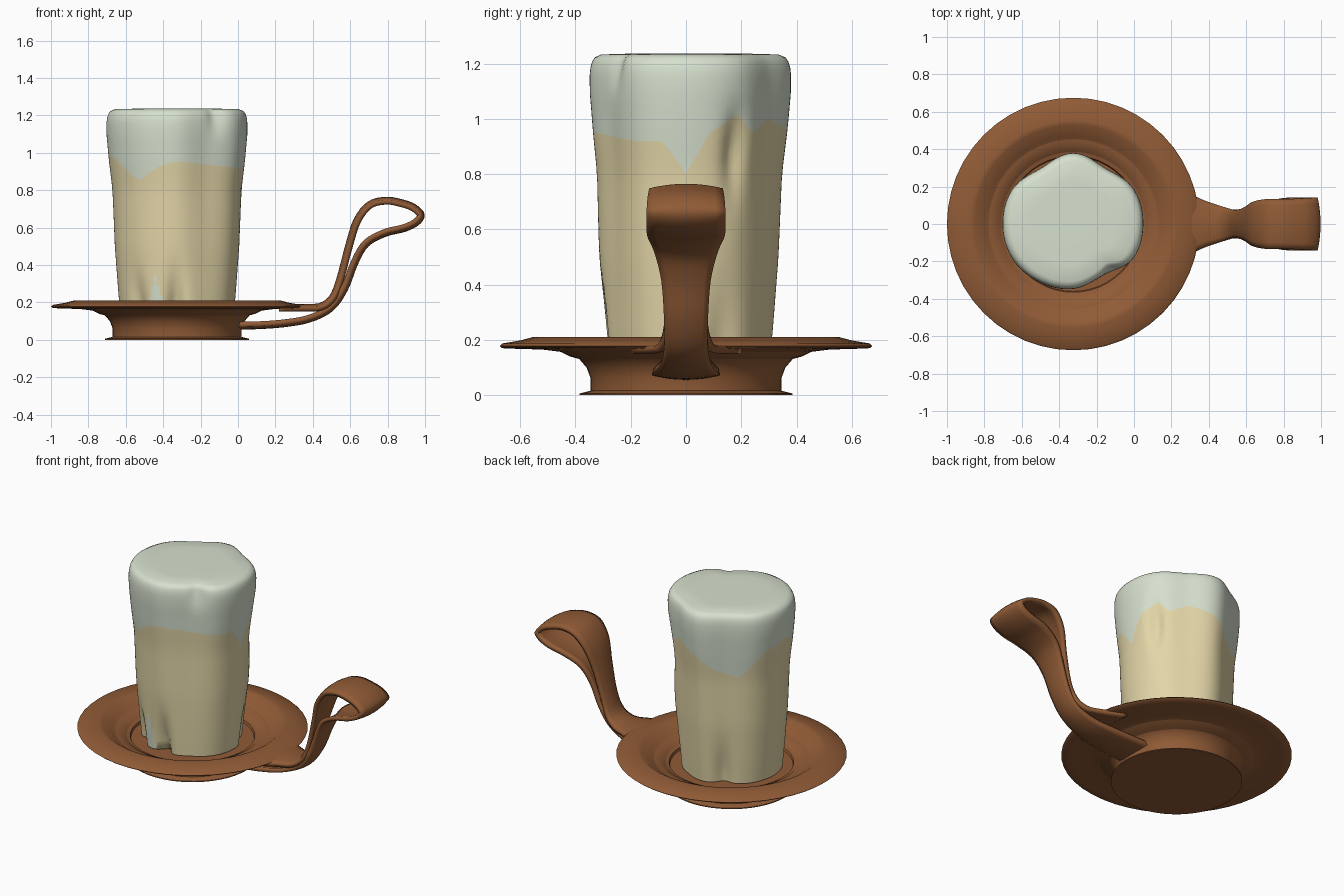
import bpy, bmesh, math
from math import cos, sin, pi, radians, exp
from mathutils import Vector

cube = bpy.data.objects.get("Cube")
if cube:
    bpy.data.objects.remove(cube, do_unlink=True)

CX = -0.325  # axis of dish and candle


def material(name, rgb):
    m = bpy.data.materials.new(name)
    m.use_nodes = True
    m.diffuse_color = (*rgb, 1)
    m.node_tree.nodes["Principled BSDF"].inputs["Base Color"].default_value = (*rgb, 1)
    return m


brown = material("copper_brown", (0.28, 0.105, 0.037))
cream = material("cream_wax", (0.77, 0.67, 0.39))
white = material("pale_wax", (0.68, 0.75, 0.62))


def grid_object(name, rows, closed, mats, rule=None, angle=40):
    """Skin rows of points into a smooth surface; closed rows become rings."""
    bm = bmesh.new()
    grid = [[bm.verts.new(p) for p in row] for row in rows]
    n = len(rows[0])
    for i in range(len(rows) - 1):
        for j in range(n if closed else n - 1):
            k = (j + 1) % n
            f = bm.faces.new((grid[i][j], grid[i][k], grid[i + 1][k], grid[i + 1][j]))
            if rule:
                f.material_index = rule(i, j)
    bmesh.ops.remove_doubles(bm, verts=bm.verts, dist=0.0001)
    bmesh.ops.recalc_face_normals(bm, faces=bm.faces)
    me = bpy.data.meshes.new(name)
    bm.to_mesh(me)
    bm.free()
    ob = bpy.data.objects.new(name, me)
    bpy.context.scene.collection.objects.link(ob)
    for m in mats:
        me.materials.append(m)
    bpy.ops.object.select_all(action="DESELECT")
    ob.select_set(True)
    bpy.context.view_layer.objects.active = ob
    bpy.ops.object.shade_smooth_by_angle(angle=radians(angle))
    return ob


def catmull(a, b, c, d, t):
    return 0.5 * (2 * b + (c - a) * t + (2 * a - 5 * b + 4 * c - d) * t * t
                  + (3 * b - a - 3 * c + d) * t ** 3)


def lerp_table(table, x):
    for (x0, y0), (x1, y1) in zip(table, table[1:]):
        if x <= x1:
            return y0 + (y1 - y0) * (x - x0) / (x1 - x0)
    return table[-1][1]


# Dish: turned profile from underside centre, over the rim, into the well
dish_profile = [(0, 0), (.385, 0), (.385, .006), (.345, .016), (.345, .06), (.36, .1),
                (.39, .135), (.44, .155), (.52, .165), (.62, .168), (.665, .17),
                (.675, .178), (.665, .187), (.6, .198), (.555, .21), (.53, .207),
                (.47, .165), (.42, .14), (.365, .125), (.36, .11), (0, .11)]
SEG = 48
grid_object("dish", [[(CX + r * cos(2 * pi * j / SEG), r * sin(2 * pi * j / SEG), z)
                      for j in range(SEG)] for r, z in dish_profile], True, [brown])

# Handle: looped strap, each station is x, z and half width
stations = [(-.04, .068, .12), (.1, .07, .12), (.24, .08, .11), (.38, .105, .09),
            (.5, .165, .075), (.575, .27, .075), (.63, .41, .085), (.69, .51, .11),
            (.79, .565, .135), (.89, .59, .14), (.96, .625, .14), (.985, .67, .14),
            (.94, .715, .137), (.87, .74, .133), (.79, .752, .13), (.7, .728, .13),
            (.63, .64, .115), (.585, .5, .085), (.54, .33, .07), (.5, .23, .08),
            (.44, .185, .1), (.36, .18, .13), (.22, .18, .2)]
pts = [Vector(s) for s in stations]
path = []
for i in range(len(pts) - 1):
    for s in range(4):
        path.append(catmull(pts[max(i - 1, 0)], pts[i], pts[i + 1],
                            pts[min(i + 2, len(pts) - 1)], s / 4))
path.append(pts[-1])
strap_rows = []
for i, p in enumerate(path):
    t = path[min(i + 1, len(path) - 1)] - path[max(i - 1, 0)]
    n = Vector((-t.y, t.x)).normalized()
    row = []
    for j in range(9):
        v = j / 4 - 1
        bow = 0.016 * v * v
        row.append((p.x + n.x * bow, v * p.z, p.y + n.y * bow))
    strap_rows.append(row)
strap = grid_object("handle_strap", strap_rows, False, [brown])
solid = strap.modifiers.new("thickness", "SOLIDIFY")
solid.thickness = 0.026
solid.offset = 0

# Candle: lumpy outline every 30 degrees, tapering with height
outline = [.375, .375, .345, .38, .345, .375, .378, .375, .36, .347, .32, .37]
taper = [(.11, .82), (.25, .85), (.5, .895), (.8, .92), (.95, .965), (1.1, 1), (1.17, 1),
         (1.2, .985), (1.222, .95), (1.235, .87)]
# lower edge of the pale wax by angle
drip = [(0, .8), (14, .95), (32, 1.02), (43, .95), (62, 1), (90, .95), (106, .87),
        (133, .82), (157, .98), (183, 1.02), (210, .95), (233, .85), (254, .93),
        (270, .955), (330, .92), (346, .92), (360, .8)]
# dents: angle, height, angular size, height size, depth
dents = [(268, .1, 9, .2, .07), (226, .1, 9, .18, .05), (30, .88, 7, .13, .035),
         (310, 1.2, 8, .08, .025), (115, .15, 10, .2, .04), (25, .1, 12, .25, .03)]


def candle_point(deg, z, shrink=1.0):
    k = int(deg // 30)
    r = catmull(*(outline[(k + o) % 12] for o in (-1, 0, 1, 2)), deg / 30 - k)
    # lumps soften toward the foot
    r = .36 + (r - .36) * min(1, .4 + .6 * z)
    r *= lerp_table(taper, z) * shrink
    for a, h, da, dh, depth in dents:
        d = (deg - a + 180) % 360 - 180
        r -= shrink * depth * exp(-(d / da) ** 2 - ((z - h) / dh) ** 2)
    return (CX + r * cos(radians(deg)), r * sin(radians(deg)), z)


N = 120
degs = [360 * j / N for j in range(N)]
LOW, HIGH = 14, 6
rows = [[candle_point(d, .112, s) for d in degs] for s in (0, .9)]
for i in range(LOW + 1):
    rows.append([candle_point(d, .12 + (lerp_table(drip, d) - .12) * i / LOW) for d in degs])
for i in range(1, HIGH + 1):
    rows.append([candle_point(d, lerp_table(drip, d) + (1.16 - lerp_table(drip, d)) * i / HIGH)
                 for d in degs])
for z, s in ((1.185, 1), (1.205, 1), (1.222, 1), (1.233, 1), (1.236, .7), (1.236, .35), (1.236, 0)):
    rows.append([candle_point(d, z, s) for d in degs])


def wax_colour(i, j):
    # pale cap above the drip line, plus one small pale run at the foot
    run = i < 6 and abs(degs[j] - 246) < 2.2 * (6 - i)
    return 1 if i >= LOW + 2 or run else 0


grid_object("candle", rows, True, [cream, white], wax_colour, 60)
